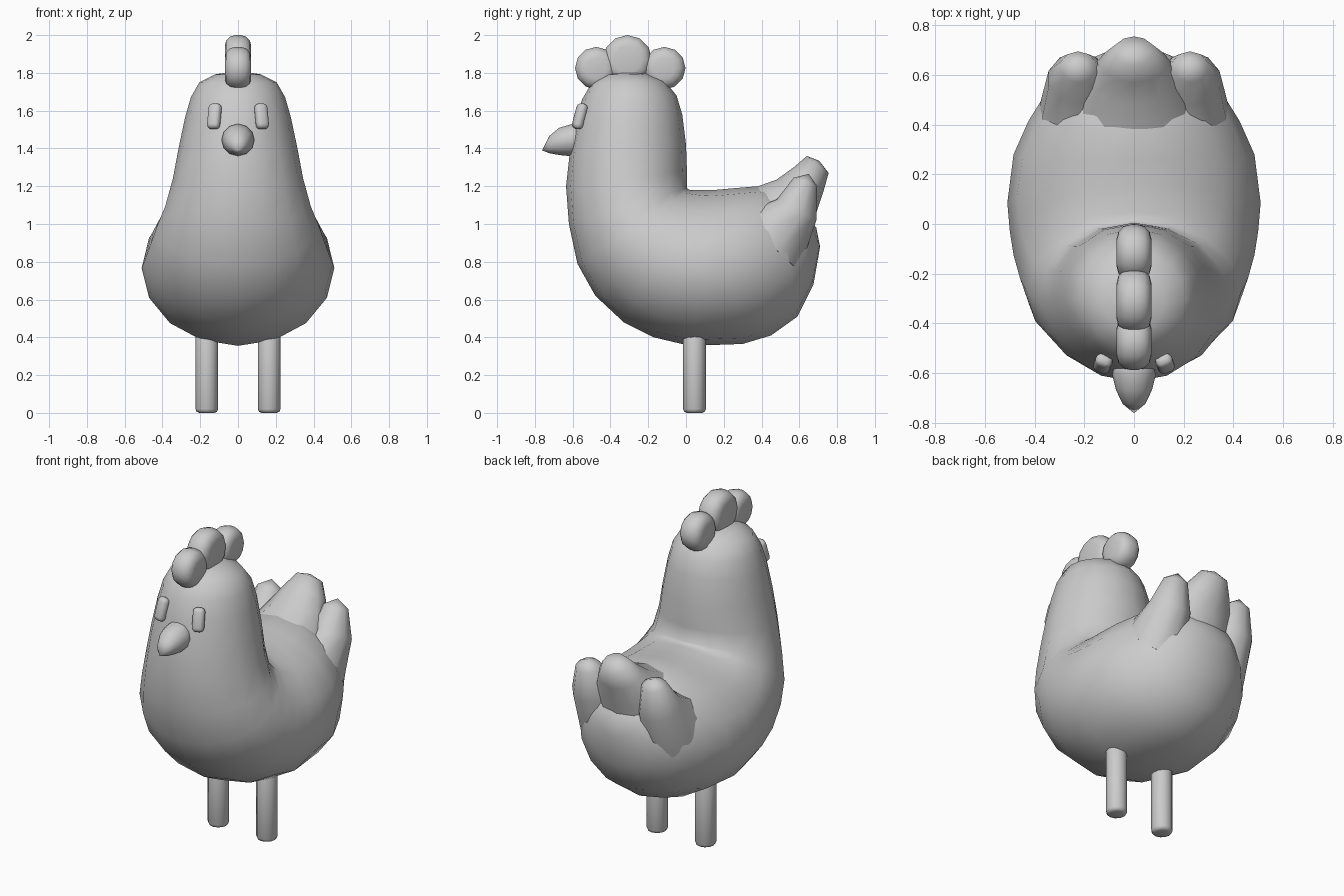
import bpy, bmesh, math
from mathutils import Vector

if "Cube" in bpy.data.objects:
    bpy.data.objects.remove(bpy.data.objects["Cube"])

grey = bpy.data.materials.new("plain grey")
grey.diffuse_color = (0.6, 0.6, 0.6, 1)
grey.use_nodes = True
grey.node_tree.nodes["Principled BSDF"].inputs["Base Color"].default_value = grey.diffuse_color


def finish(name, bm, angle=50):
    bmesh.ops.recalc_face_normals(bm, faces=bm.faces)
    me = bpy.data.meshes.new(name)
    bm.to_mesh(me)
    bm.free()
    me.materials.append(grey)
    ob = bpy.data.objects.new(name, me)
    bpy.context.collection.objects.link(ob)
    bpy.ops.object.select_all(action='DESELECT')
    ob.select_set(True)
    bpy.context.view_layer.objects.active = ob
    bpy.ops.object.shade_smooth_by_angle(angle=math.radians(angle))
    return ob


def loft(name, start, rings, end, sides=16, x=0.0):
    """Skin elliptical rings, each spanning two side-profile points (y, z) with a half width."""
    bm = bmesh.new()
    loops = []
    for y0, z0, y1, z1, w in rings:
        a, b = Vector((x, y0, z0)), Vector((x, y1, z1))
        mid, half = (a + b) / 2, (a - b) / 2
        loops.append([bm.verts.new(mid + half * math.cos(t) + Vector((w * math.sin(t), 0, 0)))
                      for t in (2 * math.pi * i / sides for i in range(sides))])
    for p, q in zip(loops, loops[1:]):
        for i in range(sides):
            j = (i + 1) % sides
            bm.faces.new((p[i], p[j], q[j], q[i]))
    for tip, ring in ((start, loops[0]), (end, loops[-1])):
        v = bm.verts.new((x, *tip))
        for i in range(sides):
            bm.faces.new((v, ring[i], ring[(i + 1) % sides]))
    return finish(name, bm, 80)


def rounded(name, kind, loc, size, rot=(0, 0, 0), bevel=0.02, segments=2, sides=12):
    """Bevelled box or cylinder, baked to the given full size."""
    bm = bmesh.new()
    if kind == "box":
        bmesh.ops.create_cube(bm, size=1)
    else:
        bmesh.ops.create_cone(bm, cap_ends=True, segments=sides, radius1=0.5, radius2=0.5, depth=1)
    bmesh.ops.scale(bm, vec=size, verts=bm.verts)
    edges = [e for e in bm.edges if kind == "box" or e.calc_face_angle() > 1]
    bmesh.ops.bevel(bm, geom=edges, offset=bevel, segments=segments, profile=0.5, affect='EDGES')
    ob = finish(name, bm, 80)
    ob.location, ob.rotation_euler = loc, rot
    return ob


# Head, neck and body: one skin fanning around the crook of the back
loft("body", (-0.31, 1.81), [
    (-0.20, 1.795, -0.43, 1.79, 0.12),
    (-0.11, 1.755, -0.50, 1.745, 0.205),
    (-0.05, 1.68, -0.55, 1.66, 0.25),
    (-0.02, 1.58, -0.585, 1.55, 0.28),
    (0.00, 1.42, -0.615, 1.38, 0.315),
    (0.005, 1.28, -0.635, 1.20, 0.345),
    (0.005, 1.19, -0.62, 1.00, 0.385),
    (0.02, 1.18, -0.575, 0.79, 0.43),
    (0.05, 1.18, -0.48, 0.62, 0.46),
    (0.08, 1.18, -0.33, 0.48, 0.485),
    (0.11, 1.18, -0.17, 0.40, 0.50),
    (0.15, 1.18, 0.02, 0.355, 0.51),
    (0.26, 1.19, 0.30, 0.365, 0.485),
    (0.38, 1.20, 0.45, 0.41, 0.425),
    (0.48, 1.18, 0.59, 0.51, 0.35),
    (0.56, 1.13, 0.675, 0.68, 0.26),
    (0.63, 1.06, 0.71, 0.88, 0.14)], (0.69, 0.98))

# Tail feathers
loft("tail_feather_middle", (0.46, 0.95), [
    (0.30, 1.17, 0.62, 0.80, 0.27),
    (0.48, 1.235, 0.69, 1.06, 0.19),
    (0.57, 1.30, 0.73, 1.18, 0.135),
    (0.64, 1.36, 0.755, 1.27, 0.08)], (0.705, 1.335), 12)
for side, s in (("left", 1), ("right", -1)):
    loft("tail_feather_" + side, (0.42, 0.85), [
        (0.28, 1.05, 0.60, 0.75, 0.16),
        (0.48, 1.13, 0.69, 1.02, 0.125),
        (0.57, 1.245, 0.695, 1.20, 0.075)], (0.65, 1.265), 10, s * 0.225)

    # Eye, turned to follow the curve of the head
    rounded("eye_" + side, "box", (s * 0.125, -0.562, 1.57), (0.07, 0.055, 0.14),
            (-0.27, 0, s * 0.35), 0.025, 3)
    # Leg
    rounded("leg_" + side, "cylinder", (s * 0.165, 0.045, 0.22), (0.12, 0.12, 0.44), bevel=0.02)

# Beak
loft("beak", (-0.52, 1.45), [
    (-0.55, 1.53, -0.55, 1.37, 0.08),
    (-0.60, 1.53, -0.62, 1.36, 0.087),
    (-0.67, 1.51, -0.67, 1.365, 0.072),
    (-0.725, 1.465, -0.725, 1.375, 0.045)], (-0.762, 1.39), 12)

# Comb lobes: thick rounded discs set edge-on along the crown
for name, y, z, d in (("front", -0.475, 1.825, 0.225), ("middle", -0.31, 1.87, 0.26),
                      ("back", -0.115, 1.825, 0.225)):
    rounded("comb_" + name, "cylinder", (0, y, z), (d, d, 0.14), (0, math.pi / 2, 0), 0.055, 3)
